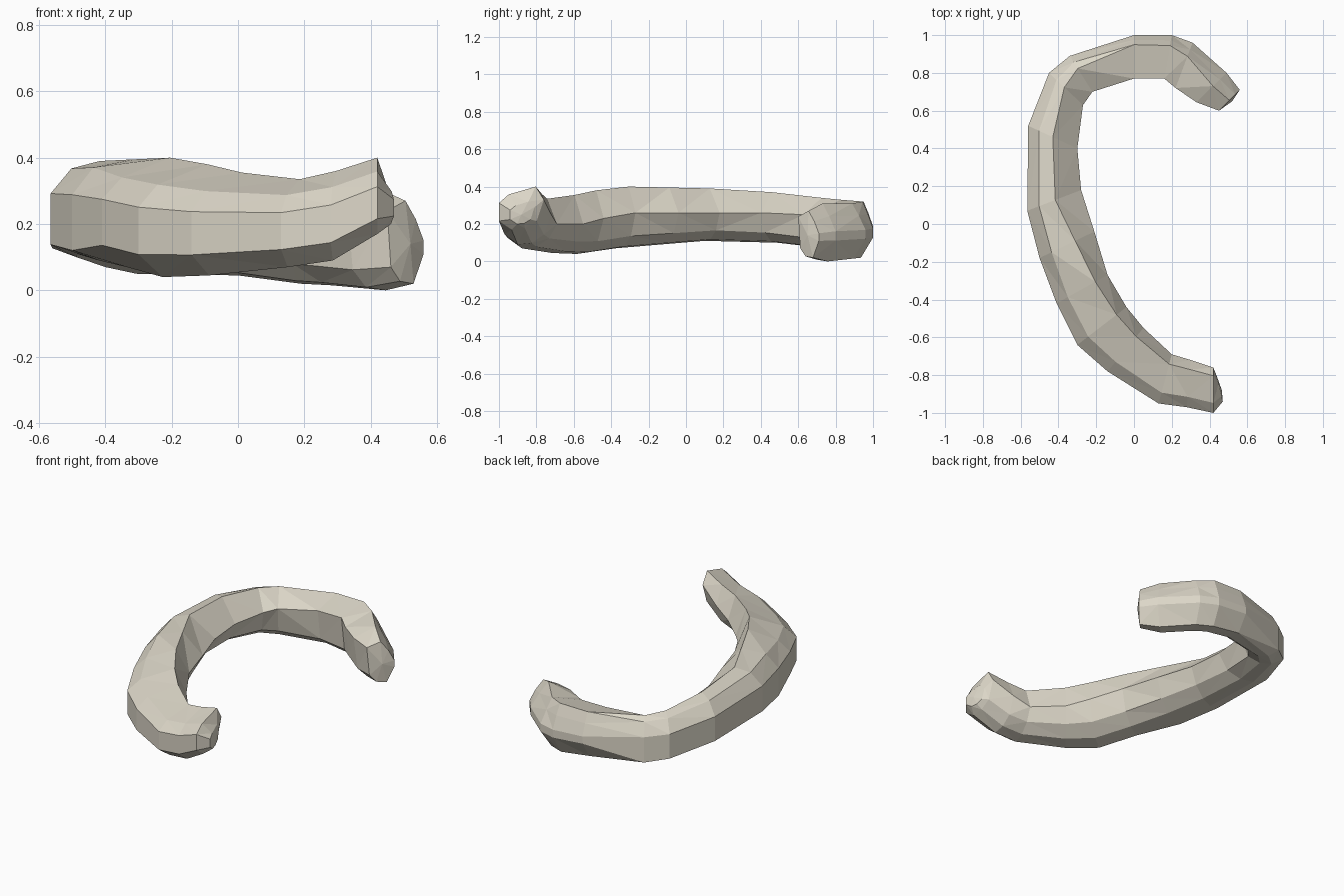
import bpy, bmesh
from mathutils import Vector

# Stations along the bone: outer x, y, inner x, y, top z, bottom z, inner ridge z, crest position
stations = [
    (0.47, -0.94, 0.44, -0.81, 0.32, 0.20, 0.29, 0.75),
    (0.42, -1.00, 0.42, -0.76, 0.40, 0.17, 0.33, 0.82),
    (0.28, -0.97, 0.30, -0.72, 0.36, 0.09, 0.25, 0.80),
    (0.13, -0.95, 0.20, -0.69, 0.335, 0.07, 0.20, 0.80),
    (-0.14, -0.78, 0.05, -0.55, 0.355, 0.045, 0.20, 0.80),
    (-0.30, -0.64, -0.04, -0.44, 0.38, 0.04, 0.23, 0.80),
    (-0.41, -0.42, -0.14, -0.27, 0.40, 0.07, 0.26, 0.76),
    (-0.50, -0.18, -0.21, -0.04, 0.395, 0.09, 0.26, 0.65),
    (-0.565, 0.07, -0.28, 0.18, 0.39, 0.11, 0.26, 0.52),
    (-0.56, 0.52, -0.30, 0.40, 0.37, 0.10, 0.26, 0.50),
    (-0.45, 0.80, -0.27, 0.63, 0.34, 0.07, 0.25, 0.45),
    (-0.34, 0.89, -0.22, 0.70, 0.33, 0.05, 0.26, 0.35),
    (0.00, 1.00, 0.00, 0.77, 0.32, 0.045, 0.28, 0.22),
    (0.20, 1.00, 0.16, 0.77, 0.32, 0.02, 0.28, 0.24),
    (0.31, 0.96, 0.22, 0.72, 0.31, 0.015, 0.26, 0.30),
    (0.49, 0.80, 0.33, 0.645, 0.31, 0.00, 0.25, 0.45),
    (0.56, 0.71, 0.45, 0.60, 0.27, 0.02, 0.24, 0.50),
]


def section(ox, oy, ix, iy, top, bottom, ridge, crest):
    # Faceted loop: outer wall, crest on top, ridge on the inner side
    at = lambda t, z: Vector((ox + (ix - ox) * t, oy + (iy - oy) * t, z))
    up = lambda h: bottom + (top - bottom) * h
    if oy < -0.3:            # front arm
        low, high, shoulder, under, belly = 0.20, 0.62, 0.82, 0.84, 0.58
    elif ox < -0.1:          # middle
        low, high, shoulder, under, belly = 0.10, 0.65, 0.92, 0.82, 0.55
    else:                    # back hook, with a pointed outer side
        low, high, shoulder, under, belly = 0.36, 0.52, 0.78, 0.90, 0.65
    return [at(0, up(low)), at(0, up(high)), at(min(0.22, crest * 0.5), up(shoulder)),
            at(crest, top), at(1, ridge), at(under, up(0.20)), at(belly, up(0.03)),
            at(0.28, bottom)]


# Curved bone, lofted through the sections
bm = bmesh.new()
rings = [[bm.verts.new(p) for p in section(*s)] for s in stations]
n = len(rings[0])
for a, b in zip(rings, rings[1:]):
    for i in range(n):
        j = (i + 1) % n
        bm.faces.new((a[i], a[j], b[j], b[i]))

# Blunt faceted ends
for ring, point in ((rings[0], (0.465, -0.88, 0.25)), (rings[-1], (0.52, 0.65, 0.14))):
    tip = bm.verts.new(point)
    for i in range(n):
        bm.faces.new((ring[i], ring[(i + 1) % n], tip))

bmesh.ops.triangulate(bm, faces=bm.faces[:])
bmesh.ops.recalc_face_normals(bm, faces=bm.faces[:])
mesh = bpy.data.meshes.new("curved_bone")
bm.to_mesh(mesh)
bm.free()

# Bone colour
bone = bpy.data.materials.new("bone")
bone.diffuse_color = (0.72, 0.68, 0.58, 1)
mesh.materials.append(bone)
bpy.context.collection.objects.link(bpy.data.objects.new("curved_bone", mesh))
